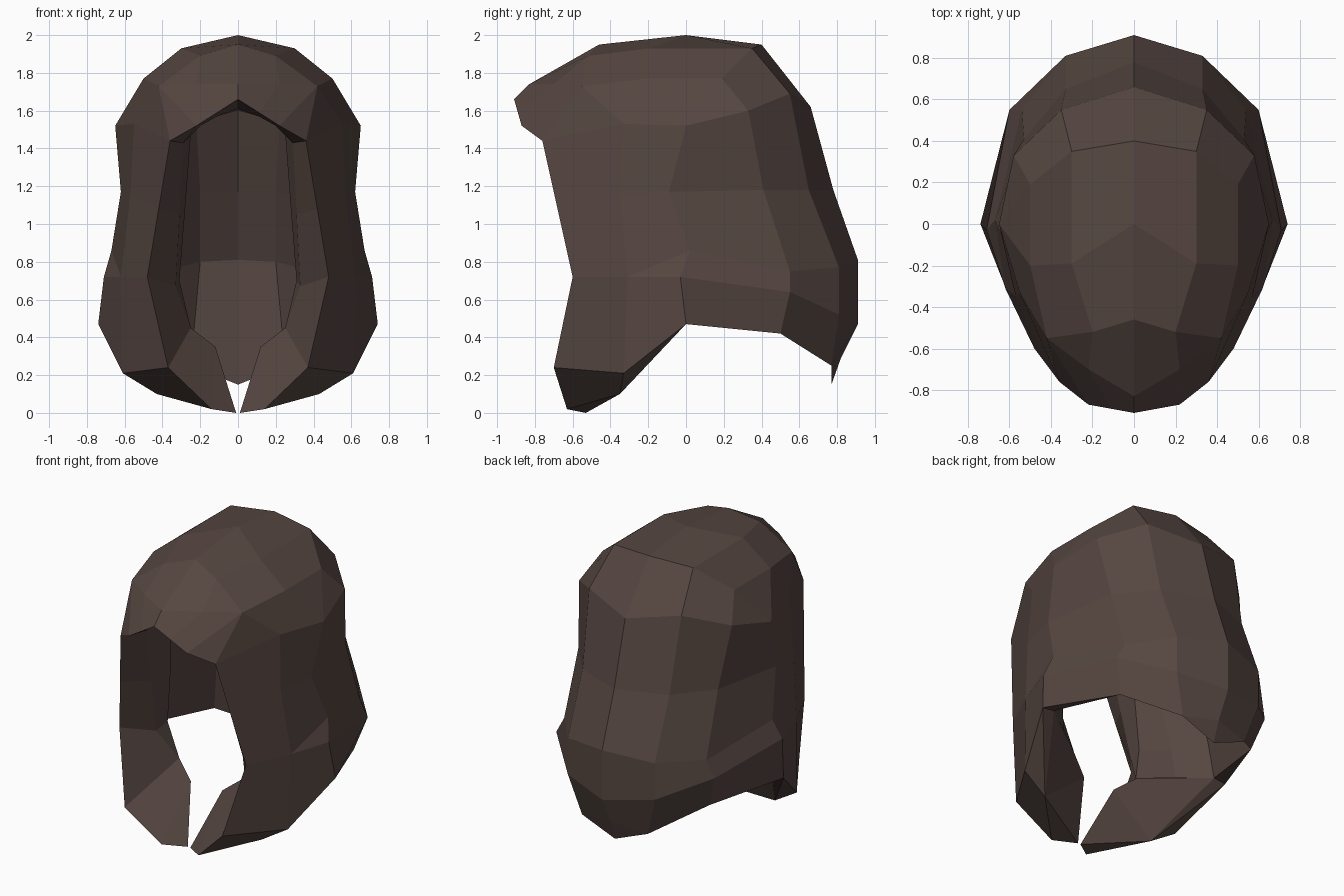
import bpy, bmesh
from mathutils import Vector

if "Cube" in bpy.data.objects:
    bpy.data.objects.remove(bpy.data.objects["Cube"])

mat = bpy.data.materials.new("dark brown")
mat.diffuse_color = (0.092, 0.062, 0.053, 1)
mat.use_nodes = True
mat.node_tree.nodes["Principled BSDF"].inputs["Base Color"].default_value = mat.diffuse_color


def panel(name, rows, out=1, centre=(0, 0, 0.9)):
    """Skin a grid of points (right half), turn faces away from centre, mirror."""
    bm = bmesh.new()
    cache = {}

    def vert(p):
        if p not in cache:
            cache[p] = bm.verts.new(p)
        return cache[p]

    for a, b in zip(rows, rows[1:]):
        for i in range(len(a) - 1):
            pts = list(dict.fromkeys([a[i], a[i + 1], b[i + 1], b[i]]))
            if len(pts) > 2:
                f = bm.faces.new([vert(p) for p in pts])
                f.normal_update()
                if out * f.normal.dot(f.calc_center_median() - Vector(centre)) < 0:
                    f.normal_flip()
    me = bpy.data.meshes.new(name)
    bm.to_mesh(me)
    bm.free()
    me.materials.append(mat)
    ob = bpy.data.objects.new(name, me)
    bpy.context.collection.objects.link(ob)
    m = ob.modifiers.new("mirror", 'MIRROR')
    m.use_clip = True
    return ob


# shared corner points
brim = [(0, -.91, 1.66), (.11, -.89, 1.59), (.22, -.87, 1.52), (.36, -.76, 1.44)]
temple, ear = (.55, -.33, 1.53), (.65, 0, 1.52)
cheek, jaw, hem = (.48, -.60, .72), (.62, -.31, .72), (.74, 0, .47)
curl_front, curl_side = (.37, -.70, .24), (.61, -.33, .21)
low_side, low_front, tip = (.43, -.35, .10), (.14, -.63, .02), (.01, -.53, 0)
in_cheek, in_curl, in_tip = (.33, -.42, .67), (.25, -.28, .45), (.12, -.34, .35)
back_top = [(0, .66, 1.62), (.35, .55, 1.69), (.58, .33, 1.60), ear]
back_hem = [(0, .77, .15), (.25, .77, .25), (.38, .68, .29), (.53, .50, .42)]

# crown, from the front brim to the back of the head
panel("crown", [
    brim,
    [(0, -.83, 1.74), (.22, -.70, 1.74), (.42, -.55, 1.73), brim[3]],
    [(0, -.46, 1.95), (.20, -.52, 1.89), (.42, -.55, 1.73), temple],
    [(0, 0, 2.0), (.30, -.19, 1.93), (.50, -.20, 1.77), ear],
    [(0, .40, 1.95), (.30, .35, 1.93), (.50, .19, 1.77), ear],
    back_top])

# back and side locks, in bands from centre back round to the face
panel("back_and_sides", [
    back_top + [temple, brim[3]],
    [(0, .78, 1.18), (.33, .65, 1.18), (.53, .41, 1.18), (.62, -.09, 1.17), (.57, -.35, 1.15), (.42, -.68, 1.08)],
    [(0, .91, .81), (.33, .81, .77), (.54, .55, .75), (.67, .02, .86), jaw, cheek],
    [(0, .91, .47), (.33, .81, .52), (.60, .55, .64), (.71, -.03, .72), jaw, cheek],
    [(0, .82, .29), back_hem[1], back_hem[3], hem, curl_side, curl_front]])
panel("back_tip", [[(0, .82, .29), back_hem[1]], back_hem[:1] * 2])

# underside of the front locks, curling in to the middle
panel("front_curl", [
    [hem, curl_side, curl_front],
    [low_side, low_side, low_front],
    [tip, tip, tip]])

# face-side rim of the front locks and inside of the curl
in_top, in_mid = (.29, -.58, 1.43), (.31, -.50, 1.05)
panel("front_rim", [
    [brim[3], (.42, -.68, 1.08), cheek, curl_front, low_front, tip],
    [in_top, in_mid, in_cheek, in_curl, in_tip, in_tip]], -1, (.6, -.1, .3))
in_hem = (.65, 0, .48)
panel("curl_inside", [
    [in_curl, in_tip, tip],
    [in_hem, low_side, low_side],
    [hem, hem, low_side]], 1, (.4, -.45, .15))

# inner lining of the hood, with the inward fold behind each front lock
fold_top = (.25, -.38, 1.48)
lining_top = [(0, .50, 1.60), (.22, .44, 1.54), (.45, .22, 1.50), (.50, 0, 1.48), (.38, -.25, 1.48), fold_top, in_top]
panel("lining", [
    lining_top,
    [(0, .68, 1.17), (.20, .61, 1.16), (.46, .36, 1.16), (.52, -.05, 1.16), (.41, -.25, 1.10), (.28, -.33, 1.08), in_mid],
    [(0, .82, .81), (.20, .77, .80), (.50, .48, .72), (.60, 0, .72), (.47, -.20, .70), (.31, -.32, .70), in_cheek],
    [back_hem[0], back_hem[1], back_hem[3], in_hem, (.45, -.14, .47), in_curl, in_curl]], -1)
panel("hem_edge", [[back_hem[3], hem], [back_hem[3], in_hem]])

# ceiling of the hood and underside of the brim
panel("lining_ceiling", [
    brim,
    [(0, -.74, 1.61), (.11, -.70, 1.57), (.20, -.65, 1.52), in_top],
    [(0, -.36, 1.74), (.14, -.36, 1.70), (.20, -.36, 1.60), fold_top],
    [(0, -.25, 1.77), (.18, -.25, 1.73), (.30, -.25, 1.60), lining_top[4]],
    [(0, 0, 1.80), (.20, 0, 1.76), (.36, 0, 1.64), lining_top[3]],
    [(0, .27, 1.75), (.20, .24, 1.72), (.36, .15, 1.62), lining_top[2]],
    [lining_top[0], (.11, .47, 1.57), lining_top[1], lining_top[2]]], -1)
